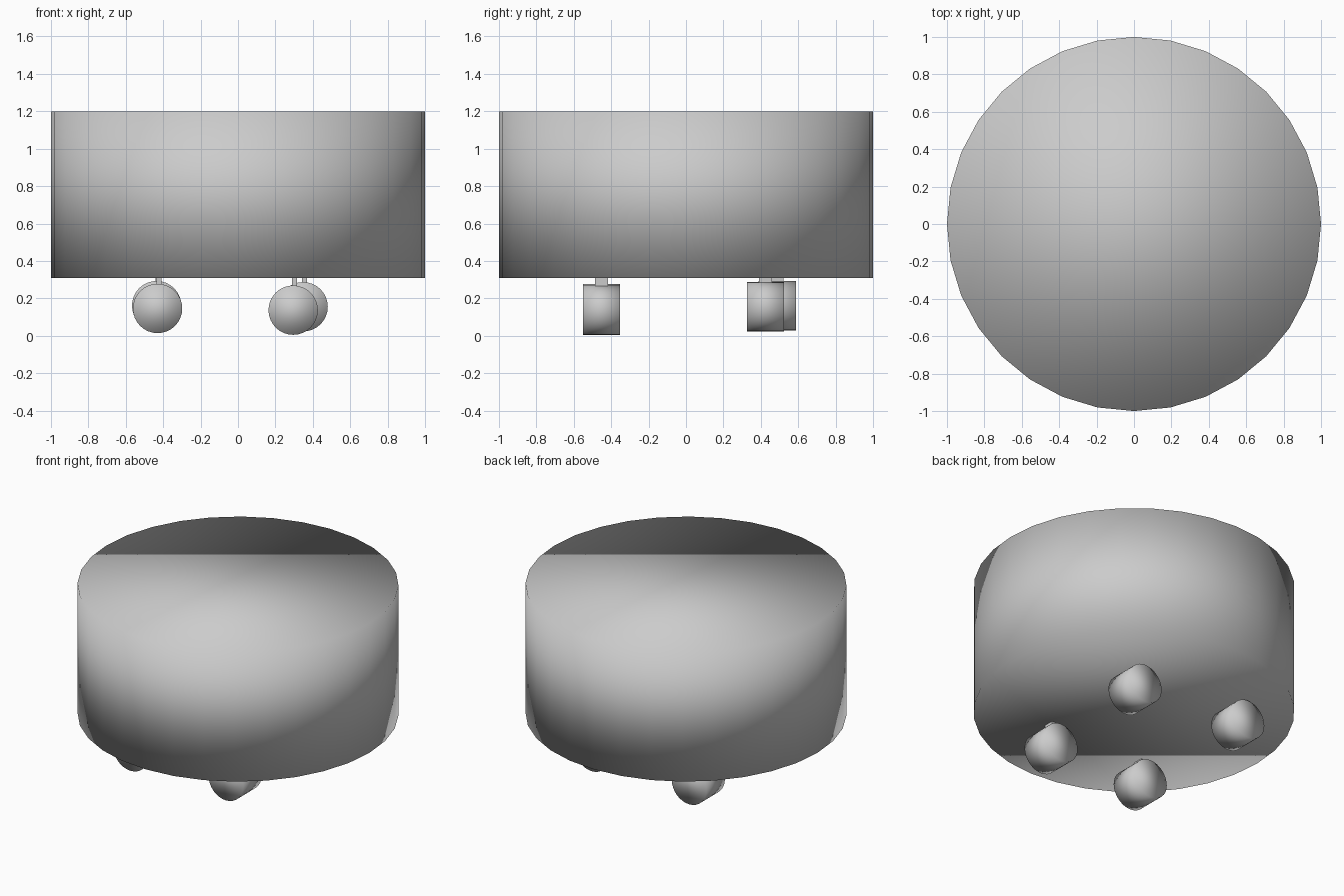
import bpy
from math import pi

cube = bpy.data.objects.get("Cube")
if cube:
    bpy.data.objects.remove(cube, do_unlink=True)

BODY_BOTTOM, BODY_TOP = 0.31, 1.2
WHEEL_RADIUS, WHEEL_WIDTH = 0.132, 0.2


def drum(name, radius, depth, location, rotation=(0, 0, 0)):
    """Capped cylinder, softly shaded over the rims as well."""
    bpy.ops.mesh.primitive_cylinder_add(
        vertices=32, radius=radius, depth=depth, location=location, rotation=rotation)
    obj = bpy.context.object
    obj.name = name
    bpy.ops.object.shade_smooth()
    return obj


def box(name, size, location):
    bpy.ops.mesh.primitive_cube_add(size=1, location=location)
    obj = bpy.context.object
    obj.name = name
    obj.scale = size
    return obj


# Round body
drum("body", 1, BODY_TOP - BODY_BOTTOM, (0, 0, (BODY_TOP + BODY_BOTTOM) / 2))

# Wheels sit slightly unevenly; each hangs from a thin stem
wheels = {
    "front_right": (-0.43, -0.452, 0.146),
    "front_left": (0.295, -0.452, 0.137),
    "back_right": (-0.435, 0.487, 0.161),
    "back_left": (0.348, 0.425, 0.155),
}
for place, (x, y, z) in wheels.items():
    drum(place + "_wheel", WHEEL_RADIUS, WHEEL_WIDTH, (x, y, z), (pi / 2, 0, 0))
    stem_bottom, stem_top = z + 0.08, BODY_BOTTOM + 0.01
    box(place + "_stem", (0.027, 0.07, stem_top - stem_bottom),
        (x + 0.008, y, (stem_top + stem_bottom) / 2))
